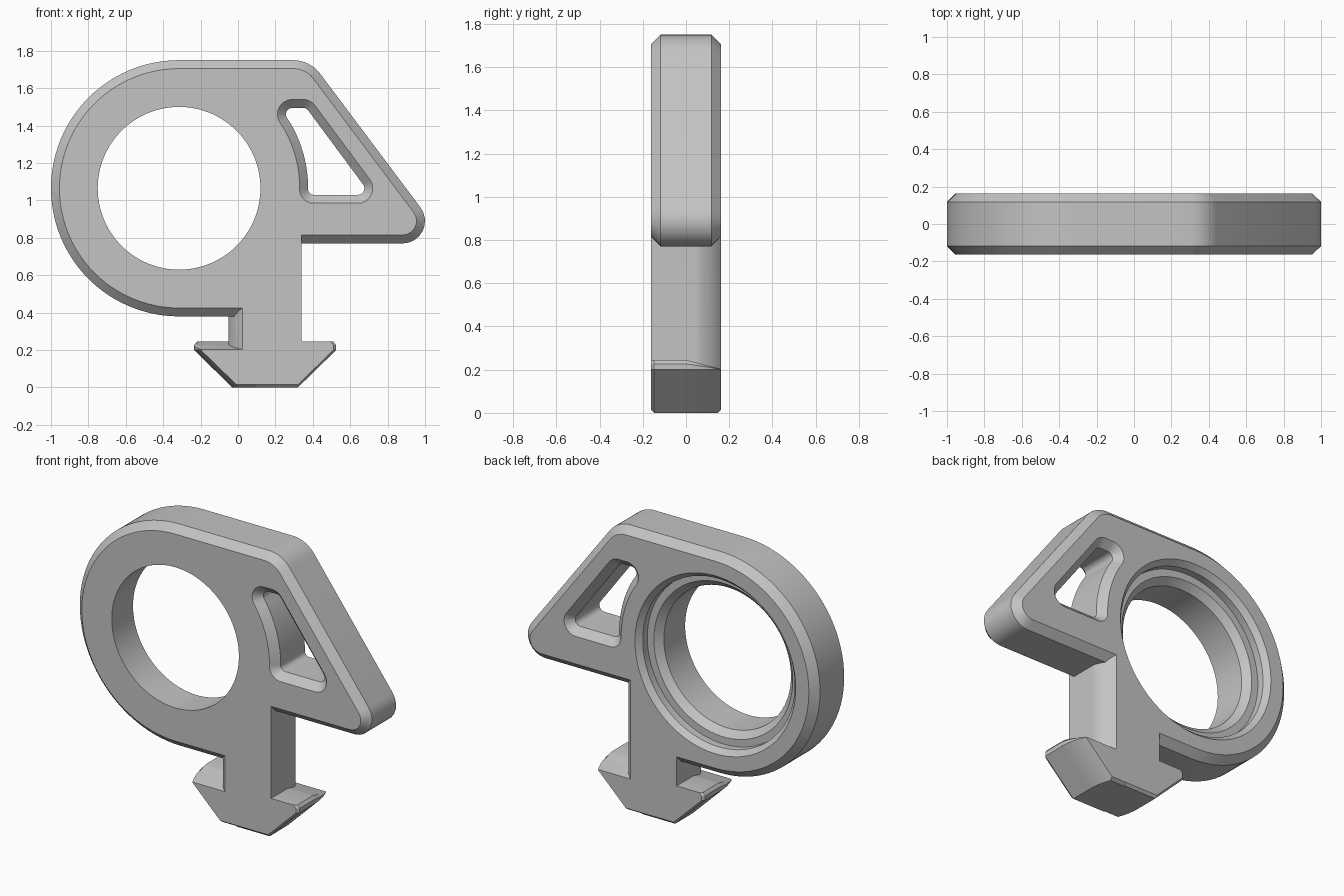
import bpy, bmesh
from math import sin, cos, tan, radians, sqrt, pi
from mathutils import Vector

if "Cube" in bpy.data.objects:
    bpy.data.objects.remove(bpy.data.objects["Cube"])

D = 0.163            # half thickness
CH = 0.045           # edge chamfer
CX, CZ = -0.315, 1.065   # ring centre
AX = 0.145           # axis of the turning foot

grey = bpy.data.materials.new("plain_grey")
grey.use_nodes = True
grey.diffuse_color = (0.55, 0.55, 0.55, 1)
grey.node_tree.nodes["Principled BSDF"].inputs["Base Color"].default_value = (0.55, 0.55, 0.55, 1)


def loft(name, rings):
    """Skin a row of equal-length rings and cap both ends."""
    bm = bmesh.new()
    loops = [[bm.verts.new(p) for p in ring] for ring in rings]
    n = len(loops[0])
    for a, b in zip(loops, loops[1:]):
        for i in range(n):
            j = (i + 1) % n
            bm.faces.new((a[i], a[j], b[j], b[i]))
    bm.faces.new(loops[0])
    bm.faces.new(loops[-1])
    bmesh.ops.recalc_face_normals(bm, faces=bm.faces)
    mesh = bpy.data.meshes.new(name)
    bm.to_mesh(mesh)
    bm.free()
    mesh.materials.append(grey)
    ob = bpy.data.objects.new(name, mesh)
    bpy.context.collection.objects.link(ob)
    return ob


def arc(r, a0, a1, n):
    angles = [radians(a0 + (a1 - a0) * i / n) for i in range(n + 1)]
    return [(CX + r * cos(a), CZ + r * sin(a), 0) for a in angles]


def rounded(corners, steps=8):
    """Turn (x, z, radius) corners into an outline with filleted corners."""
    out = []
    for i, (x, z, r) in enumerate(corners):
        p = Vector((x, z))
        if not r:
            out.append(p)
            continue
        u = (Vector(corners[i - 1][:2]) - p).normalized()
        v = (Vector(corners[(i + 1) % len(corners)][:2]) - p).normalized()
        half = u.angle(v) / 2
        centre = p + (u + v).normalized() * (r / sin(half))
        start = p + u * (r / tan(half)) - centre
        sweep = pi - 2 * half
        for k in range(steps + 1):
            a = sweep * k / steps
            out.append(centre + Vector((start.x * cos(a) - start.y * sin(a),
                                        start.x * sin(a) + start.y * cos(a))))
    return out


def inset(outline, d):
    """Move a counter-clockwise outline inward by d."""
    res = []
    for i, p in enumerate(outline):
        a = (p - outline[i - 1]).normalized()
        b = (outline[(i + 1) % len(outline)] - p).normalized()
        na, nb = Vector((-a.y, a.x)), Vector((-b.y, b.x))
        res.append(p + (na + nb) * (d / (1 + na.dot(nb))))
    return res


def slab(name, outline, levels):
    """Stack insets of an outline along y."""
    return loft(name, [[(p.x, y, p.y) for p in inset(outline, d)] for y, d in levels])


def combine(target, other, operation):
    mod = target.modifiers.new(operation, "BOOLEAN")
    mod.operation, mod.object, mod.solver = operation, other, "EXACT"
    bpy.context.view_layer.objects.active = target
    bpy.ops.object.modifier_apply(modifier=mod.name)
    bpy.data.objects.remove(other)


# Ring body with the pointed tail
body_outline = rounded([(0.2, 0.38, 0), (0.2, 0.77, 0), (1.12, 0.77, 0.12), (0.385, 1.75, 0.18)]
                       + arc(0.685, 90, 270, 48))
body = slab("hook_body", body_outline,
            [(-D, CH), (-D + CH, 0), (D - CH, 0), (D, CH)])

# Stem, with two opposite corners rounded so it can turn
side = [(0.195, -D)] + [(min(0.195, sqrt(0.203 ** 2 - y * y)), y)
                        for y in [D * (0.3 + 0.07 * i) for i in range(11)]]
plan = side + [(-x, -y) for x, y in side]
stem = loft("stem", [[(AX + x, y, z) for x, y in plan] for z in (0.1, 0.82)])
combine(body, stem, "UNION")


# Two locking wings of the foot, each the half turn of the other
def wing(name, s):
    rings = []
    for y, trim in [(-D, 0.015), (-D + 0.015, 0)] + [(D * i / 8, 0) for i in range(9)]:
        back = max(y, 0)
        cut = 0.38 - sqrt(0.38 ** 2 - back * back) + trim
        top = 0.245 - 0.042 * back / D
        low = 0.015 if abs(y) == D else 0
        section = [(-0.05, low), (0.175 - cut + low, low), (0.38 - cut, 0.2),
                   (0.38 - cut, top - (top - 0.2) * 0.4), (0.365 - cut, top), (-0.05, top)]
        rings.append([(AX + s * x, s * y, z) for x, z in section])
    return loft(name, rings)


for name, s in (("left_wing", 1), ("right_wing", -1)):
    combine(body, wing(name, s), "UNION")

# Round opening, stepped and flared at the back
profile = [(-D - 0.02, 0.435), (0.045, 0.435), (0.085, 0.475), (0.0851, 0.52),
           (0.13, 0.52), (D, 0.55), (D + 0.02, 0.567)]
bore = loft("bore_cutter", [[(x, y, z) for x, z, _ in arc(r, 0, 357.1875, 127)]
                            for y, r in profile])
combine(body, bore, "DIFFERENCE")

# Chamfered three-sided window beside the ring
window_outline = rounded([(0.71, 1.03, 0.035), (0.365, 1.495, 0.035), (0.225, 1.495, 0.035)]
                         + arc(0.69, 30, 2, 10) + [(0.374, 1.03, 0.03)])
window = slab("window_cutter", window_outline,
              [(-D - 0.01, -CH - 0.01), (-D + CH, 0), (D - CH, 0), (D + 0.01, -CH - 0.01)])
combine(body, window, "DIFFERENCE")

# Smooth the curves, keep the chamfers crisp
bpy.ops.object.select_all(action="DESELECT")
body.select_set(True)
bpy.context.view_layer.objects.active = body
bpy.ops.object.shade_smooth_by_angle(angle=radians(30))
